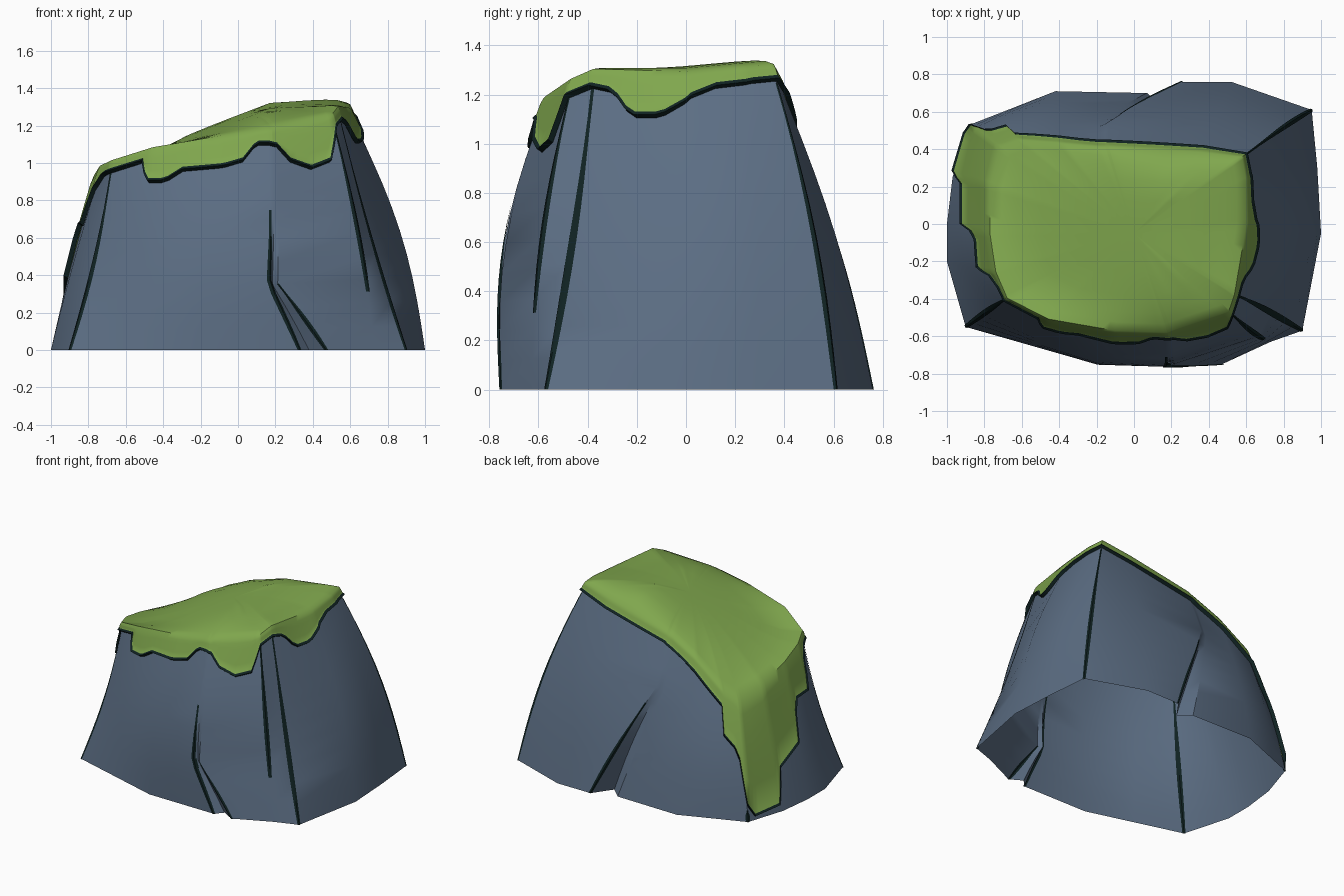
import bpy, math
from mathutils import Vector

if "Cube" in bpy.data.objects:
    bpy.data.objects.remove(bpy.data.objects["Cube"])

# Rock columns, anticlockwise from front left: base x, y, then shoulder x, y, z
COLS = [(-.9, -.55, -.67, -.39, 1.0), (-.55, -.65, -.45, -.50, 1.07), (-.2, -.75, -.1, -.56, 1.13),
        (.33, -.755, .16, -.57, 1.17), (.40, -.755, .178, -.57, 1.17), (.47, -.75, .20, -.56, 1.18),
        (.73, -.63, .50, -.46, 1.25), (.9, -.57, .53, -.37, 1.29), (1, -.05, .59, 0, 1.28),
        (.98, .3, .59, .23, 1.30), (.95, .61, .57, .35, 1.31), (.52, .76, .35, .375, 1.26),
        (.25, .76, -.13, .40, 1.15), (.17, .74, -.15, .40, 1.14), (.07, .70, -.18, .40, 1.13),
        (-.42, .71, -.38, .42, 1.03), (-.7, .6, -.60, .44, .87), (-.88, .53, -.71, .40, .80),
        (-.97, .25, -.76, .2, .86), (-1, 0, -.76, -.05, .92), (-1, -.2, -.73, -.25, .97)]
BULGE = [-.03, .03, .07, .08, .08, .08, .05, -.025, .07, .065, .055, .045, .04, .04, .04,
         .04, .04, .02, .005, .01, .01]
N = len(COLS)
CRACKS = {4: (.06, .75), 13: (.12, .76)}      # column: depth, height
# Lower border of the moss: column position, height
EDGE = [(0, .98), (.5, 1.02), (.8, 1.03), (.95, .92), (1.25, .92), (1.5, .98), (2.15, 1.0), (2.5, 1.03),
        (2.75, 1.12), (3, 1.12), (5, 1.11), (5.2, 1.03), (5.5, .99), (5.8, 1.03), (6, 1.21), (7, 1.25),
        (7.25, 1.23), (7.45, 1.13), (7.75, 1.13), (8.1, 1.21), (8.5, 1.25), (9.2, 1.27), (10, 1.28),
        (11, 1.22), (12, 1.11), (14, 1.08), (14.5, 1.03), (15, .97), (15.6, .86), (16, .79), (16.1, .6),
        (16.6, .52), (16.85, .42), (16.95, .16), (17.2, .05), (17.9, .07), (18.1, .31), (18.9, .41),
        (19, .61), (19.2, .69), (19.9, .69), (20.1, .88), (20.5, .95), (21, .98)]


def material(name, rgb):
    m = bpy.data.materials.new(name)
    m.diffuse_color = (*rgb, 1)
    m.use_nodes = True
    m.node_tree.nodes["Principled BSDF"].inputs["Base Color"].default_value = m.diffuse_color
    return m


ROCK = material("slate rock", (.107, .156, .231))
MOSS = material("moss green", (.215, .385, .075))
DARK = material("dark outline", (.005, .016, .016))


def make(name, verts, faces, mats, angle):
    me = bpy.data.meshes.new(name)
    me.from_pydata(verts, [], faces)
    ob = bpy.data.objects.new(name, me)
    bpy.context.collection.objects.link(ob)
    for m in mats:
        me.materials.append(m)
    bpy.ops.object.select_all(action='DESELECT')
    ob.select_set(True)
    bpy.context.view_layer.objects.active = ob
    bpy.ops.object.shade_smooth_by_angle(angle=math.radians(angle))
    return ob


def outward(p):
    return Vector((p.x, p.y * 1.5, 0)).normalized()


def column(i, t):
    i %= N
    bx, by, tx, ty, tz = COLS[i]
    s = min(1, t / .3) if i in (3, 4, 5) else t   # the front crack bends sideways
    if i in (12, 13, 14):                         # the back crack leans, then stops
        s = min(1, t / .7)
    p = Vector((bx + (tx - bx) * s, by + (ty - by) * t, tz * t))
    n = outward(p)
    p += n * BULGE[i] * math.sin(math.pi * t)
    if i in CRACKS:
        depth, height = CRACKS[i]
        p -= n * depth * max(0, 1 - p.z / height)
    return p


def surf(u, t):
    i = math.floor(u)
    return column(i, t).lerp(column(i + 1, t), u - i)


def edge_z(u):
    for (a, za), (b, zb) in zip(EDGE, EDGE[1:]):
        if a <= u <= b:
            return za + (zb - za) * (u - a) / (b - a)


def ring_quads(rings, n):
    return [(r * n + i, r * n + (i + 1) % n, (r + 1) * n + (i + 1) % n, (r + 1) * n + i)
            for r in range(rings - 1) for i in range(n)]


# Rock: hollow shell, open underneath, its top hidden just below the moss
LEVELS = 11
verts = [column(i, k / (LEVELS - 1)) for k in range(LEVELS) for i in range(N)]
faces = ring_quads(LEVELS, N)
verts.append(Vector((0, -.05, 1.02)))
top = (LEVELS - 1) * N
faces += [(top + i, top + (i + 1) % N, len(verts) - 1) for i in range(N)]
make("rock", verts, faces, [ROCK], 28)

# Moss blanket: domed top, rounded shoulder, dripping border with a dark lip
PER = 10
M = N * PER
centre = Vector((0, -.05, 0))
rings = []
for u in (i / PER for i in range(M)):
    rim = surf(u, 1)
    n = outward(rim)
    low = min(edge_z(u), rim.z - .03)

    def wall(z, out):
        return surf(u, max(.003, z) / rim.z) + n * out

    col = [wall(low - .026, .003), wall(low - .012, .03)]
    col += [wall(rim.z + (low - rim.z) * f, .02) for f in (1, .75, .5, .3, .12)]
    col.append(rim + n * .01 + Vector((0, 0, .014)))
    for s in (.93, .82, .65, .4, .15):
        p = centre.lerp(rim, s)
        dome = min(1.285 + .03 * p.x, 1.225 + .38 * p.x) + .08 * p.y
        p.z = dome + (rim.z - dome) * s ** 4 + .022
        col.append(p)
    rings.append(col)
R = len(rings[0])
verts = [rings[i][k] for k in range(R) for i in range(M)]
faces = ring_quads(R, M)
verts.append(Vector((0, -.05, 1.243)))
faces += [((R - 1) * M + i, (R - 1) * M + (i + 1) % M, len(verts) - 1) for i in range(M)]
moss = make("moss", verts, faces, [MOSS, DARK], 50)
for f in moss.data.polygons[:2 * M]:
    f.material_index = 1

# Dark lines along the rock edges, outside and inside: column, start, end
LINES = [(0, 0, .95), (3, 0, .64), (5, 0, .3), (6, .25, .97), (7, 0, .95), (10, 0, .95),
         (12, 0, .6), (17, 0, .1)]
verts, faces = [], []
STEPS = 10
for c, t0, t1 in LINES:
    for side in (.004, -.004):
        first = len(verts)
        for k in range(STEPS + 1):
            f = k / STEPS
            t = t0 + (t1 - t0) * f
            p = surf(c, t)
            w = .007 + .011 * math.sin(math.pi * min(1, f + .15))
            for v in (-.05, 0, .05):
                d = surf(c + v, t) - p
                verts.append(p + (d.normalized() * w if v else d) + outward(p) * side)
        for k in range(STEPS):
            for j in (0, 1):
                a = first + k * 3 + j
                faces.append((a, a + 1, a + 4, a + 3))
make("edge_lines", verts, faces, [DARK], 30)
